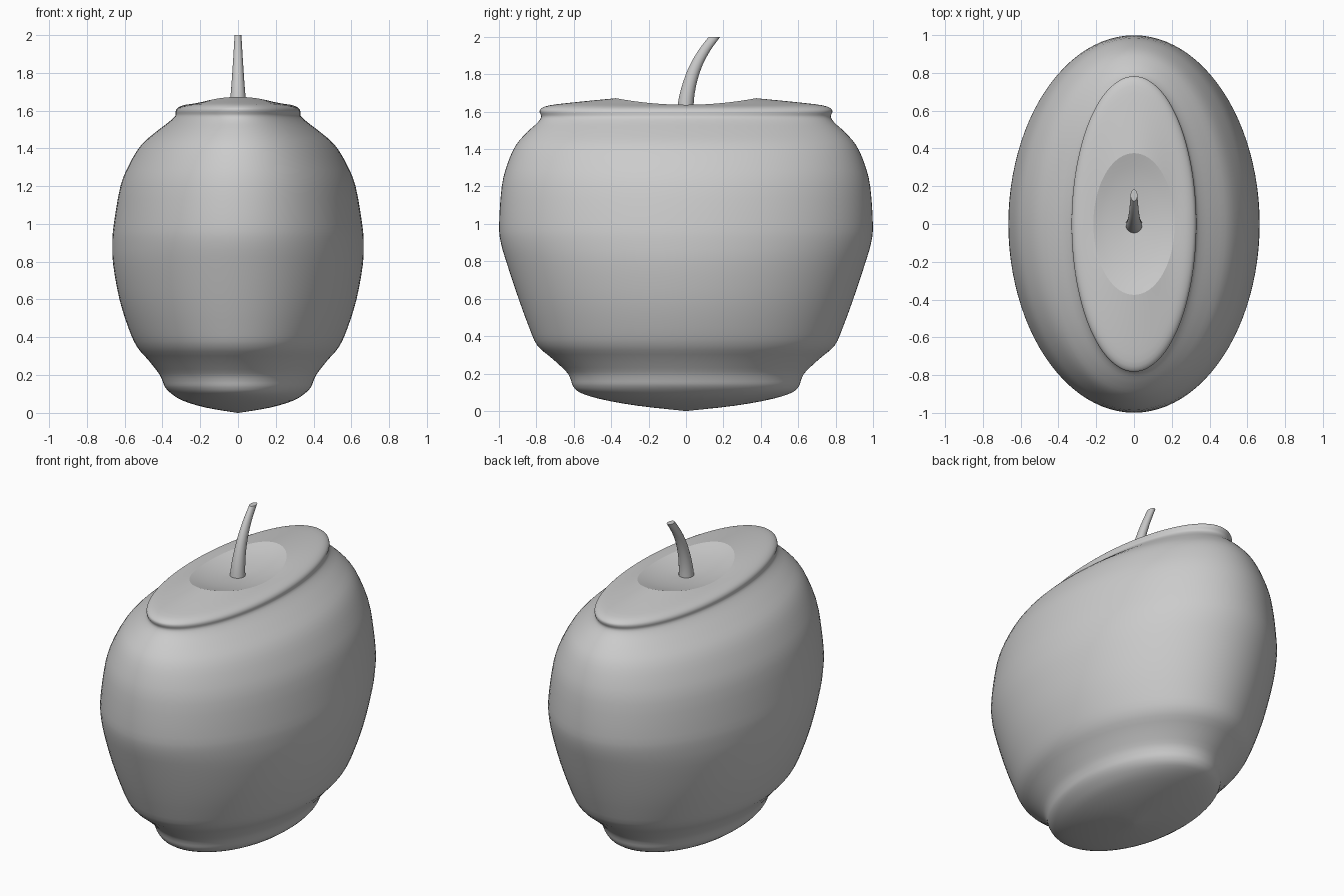
import bpy
import bmesh
from math import sin, cos, pi, radians

cube = bpy.data.objects.get("Cube")
if cube:
    bpy.data.objects.remove(cube, do_unlink=True)


def make_material(name, colour):
    mat = bpy.data.materials.new(name)
    mat.use_nodes = True
    mat.diffuse_color = colour
    mat.node_tree.nodes["Principled BSDF"].inputs["Base Color"].default_value = colour
    return mat


def refine(rings, steps):
    """Insert smooth in-between rings along the profile (Catmull-Rom)."""
    result = []
    last = len(rings) - 1
    for i in range(last):
        a, b, c, d = (rings[max(0, min(last, i + k))] for k in (-1, 0, 1, 2))
        for s in range(steps):
            t = s / steps
            result.append([
                q + t / 2 * (r - p + t * (2 * p - 5 * q + 4 * r - u + t * (3 * (q - r) + u - p)))
                for p, q, r, u in zip(a, b, c, d)])
    result.append(list(rings[last]))
    return result


def loft(name, rings, material, segments, steps=3, cap_start=False, cap_end=False):
    """Skin elliptical rings: half width, half depth, side height, end height, y shift."""
    bm = bmesh.new()
    loops = []
    for rx, ry, z_side, z_end, shift in refine(rings, steps):
        loop = []
        for k in range(segments):
            a = 2 * pi * k / segments
            z = z_side + (z_end - z_side) * sin(a) ** 2
            loop.append(bm.verts.new((rx * cos(a), ry * sin(a) + shift, z)))
        loops.append(loop)
    for low, high in zip(loops, loops[1:]):
        for k in range(segments):
            n = (k + 1) % segments
            bm.faces.new((low[k], low[n], high[n], high[k]))
    if cap_start:
        bm.faces.new(loops[0][::-1])
    if cap_end:
        bm.faces.new(loops[-1])
    mesh = bpy.data.meshes.new(name)
    bm.to_mesh(mesh)
    bm.free()
    mesh.materials.append(material)
    obj = bpy.data.objects.new(name, mesh)
    bpy.context.collection.objects.link(obj)
    bpy.ops.object.select_all(action="DESELECT")
    obj.select_set(True)
    bpy.context.view_layer.objects.active = obj
    bpy.ops.object.shade_smooth_by_angle(angle=radians(40))
    return obj


def level(profile):
    return [(rx, ry, z, z, 0) for rx, ry, z in profile]


grey = make_material("light grey", (0.6, 0.6, 0.6, 1))

# Body: pointed base, foot ridge, full belly, neck and rolled lip
body = level([
    (.003, .005, 0), (.17, .26, .028), (.29, .46, .064), (.35, .57, .1),
    (.385, .605, .135), (.4, .617, .17), (.42, .64, .21), (.475, .715, .28),
    (.535, .795, .35), (.58, .84, .45), (.627, .895, .6), (.66, .955, .78),
    (.665, .99, .9), (.657, .999, 1), (.622, .985, 1.2), (.573, .955, 1.32),
    (.51, .91, 1.42), (.43, .85, 1.49), (.365, .795, 1.54), (.332, .774, 1.572),
    (.33, .782, 1.597), (.318, .776, 1.615),
]) + [
    (.292, .73, 1.627, 1.634, 0),
    (.26, .58, 1.633, 1.652, 0),
    (.215, .375, 1.637, 1.672, 0),
]
loft("body", body, grey, 96, cap_start=True)

# Shallow hollow around the stem, sharing the saddle-shaped rim
hollow = [
    (.215, .375, 1.637, 1.672, 0),
    (.16, .27, 1.625, 1.643, 0),
    (.09, .15, 1.616, 1.622, 0),
    (.01, .015, 1.61, 1.61, 0),
]
loft("stem_hollow", hollow, grey, 96, cap_end=True)

# Tapered stem curving to the back with a level cut on top
stem = [(rx, ry, z, z, y) for rx, ry, z, y in (
    (.045, .045, 1.59, -.005), (.04, .041, 1.67, .002), (.033, .037, 1.76, .022),
    (.027, .034, 1.85, .055), (.022, .032, 1.93, .1), (.018, .031, 2, .152))]
loft("stem", stem, grey, 32, cap_start=True, cap_end=True)
